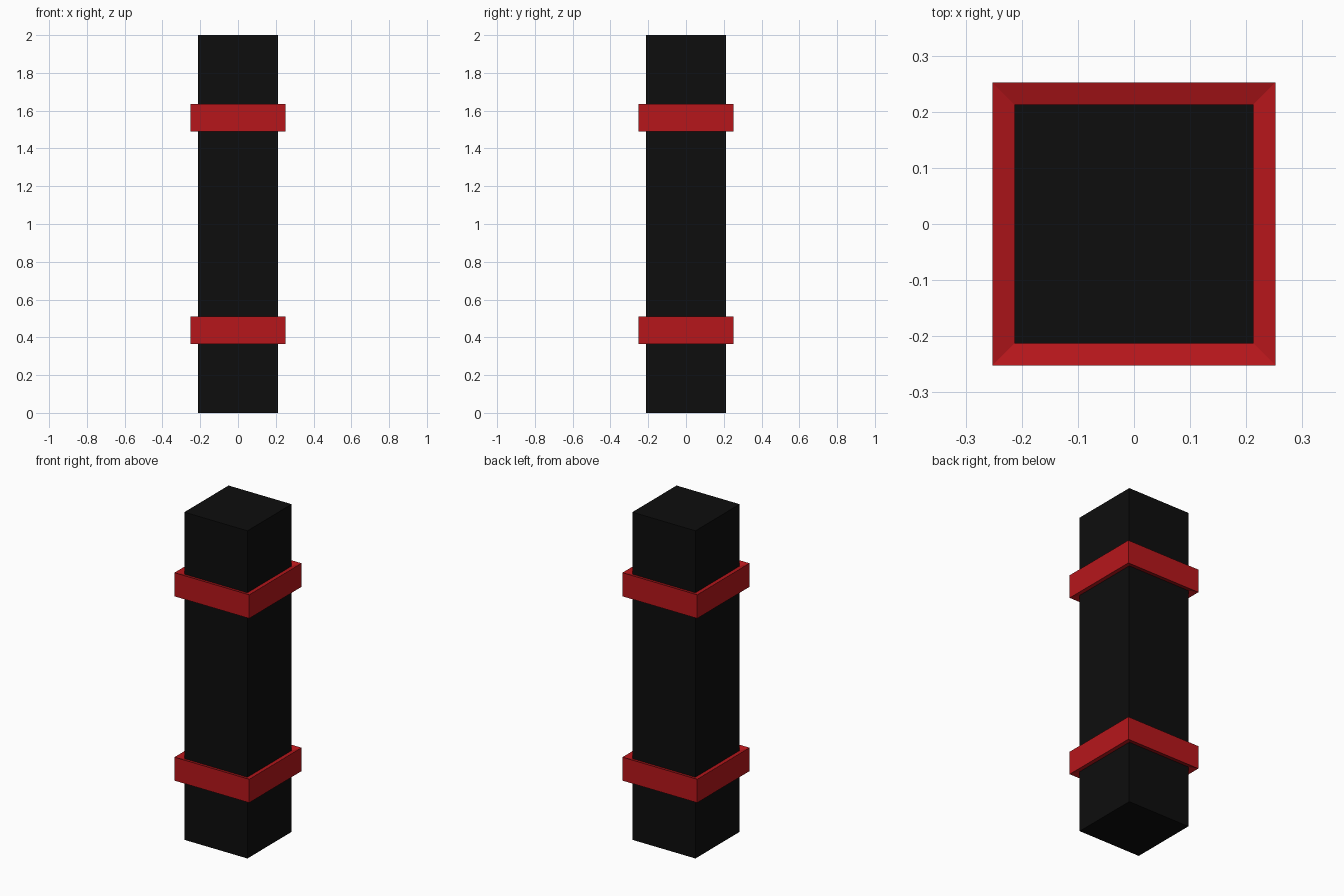
import bpy, bmesh

if "Cube" in bpy.data.objects:
    bpy.data.objects.remove(bpy.data.objects["Cube"])

def material(name, color):
    m = bpy.data.materials.new(name)
    m.diffuse_color = color
    m.use_nodes = True
    m.node_tree.nodes["Principled BSDF"].inputs["Base Color"].default_value = m.diffuse_color
    return m

black = material("black", (0.004, 0.004, 0.004, 1))
red = material("red", (0.47, 0.008, 0.011, 1))

def square_lathe(name, profile, mat, caps=False):
    """Sweep a (half width, z) profile around a square."""
    bm = bmesh.new()
    loops = [[bm.verts.new((sx * h, sy * h, z))
              for sx, sy in ((-1, -1), (1, -1), (1, 1), (-1, 1))]
             for h, z in profile]
    for a, b in zip(loops, loops[1:]):
        for i in range(4):
            j = (i + 1) % 4
            bm.faces.new((a[i], a[j], b[j], b[i]))
    if caps:
        bm.faces.new(loops[0][::-1])
        bm.faces.new(loops[-1])
    me = bpy.data.meshes.new(name)
    bm.to_mesh(me)
    bm.free()
    me.materials.append(mat)
    ob = bpy.data.objects.new(name, me)
    bpy.context.collection.objects.link(ob)
    return ob

HALF, BAND, SLOPE = 0.213, 0.2525, 0.013

# Square column
square_lathe("column", [(HALF, 0), (HALF, 2)], black, caps=True)

# Two raised bands, rims dipping slightly toward the column
for name, z0, z1 in (("lower_band", 0.366, 0.509), ("upper_band", 1.491, 1.635)):
    square_lathe(name, [(HALF, z0 + SLOPE), (BAND, z0),
                        (BAND, z1), (HALF, z1 - SLOPE)], red)
